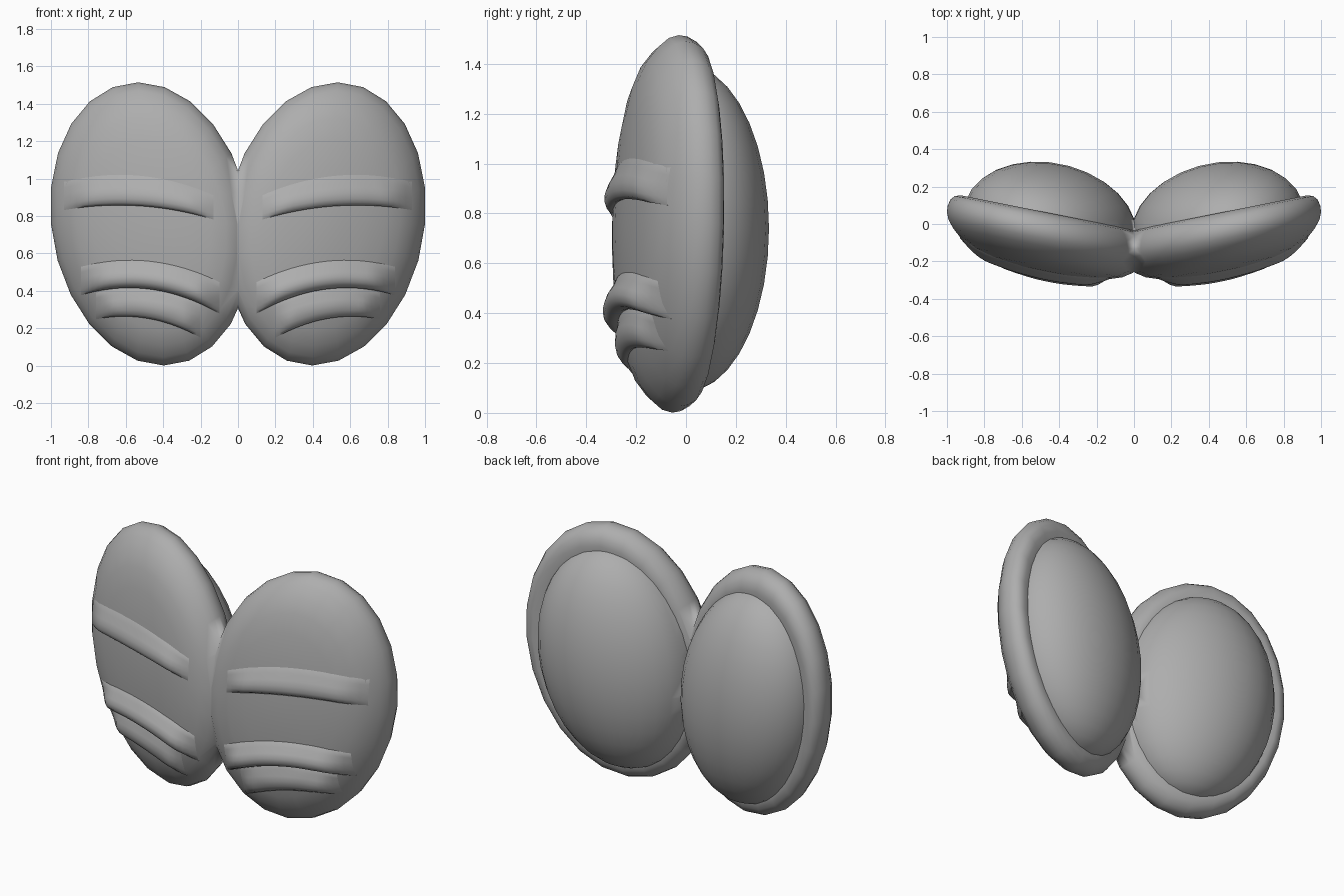
import bpy, bmesh, math

if "Cube" in bpy.data.objects:
    bpy.data.objects.remove(bpy.data.objects["Cube"])

grey = bpy.data.materials.new("neutral grey")
grey.diffuse_color = (0.42, 0.42, 0.42, 1)
grey.use_nodes = True
grey.node_tree.nodes["Principled BSDF"].inputs["Base Color"].default_value = grey.diffuse_color

CX, CZ, A, B = 0.465, 0.758, 0.535, 0.757   # oval centre and half sizes
LEAN, YAW = 0.09, 0.20                      # sideways lean, outward sweep
FRONT = [(0, -.222), (.2, -.217), (.4, -.205), (.6, -.185), (.75, -.158),
         (.86, -.122), (.94, -.075), (.985, -.035), (1, .005)]
BACK = [(.992, .04), (.965, .075), (.92, .098), (.86, .108), (.78, .10)]


def sweep(x):
    return -0.04 + YAW * (x - 0.5)


def front_y(x, z):
    """Depth of the pod's front surface."""
    v = (z - CZ) / B
    r = math.hypot((x - CX - LEAN * (z - CZ)) / A, v)
    for (r0, h0), (r1, h1) in zip(FRONT, FRONT[1:]):
        if r <= r1:
            return sweep(x) + h0 + (h1 - h0) * (r - r0) / (r1 - r0)
    return sweep(x) + 0.005


def finish(bm, name, angle=50):
    """Trim at the middle, smooth, and mirror to the other side."""
    bmesh.ops.bisect_plane(bm, geom=bm.verts[:] + bm.edges[:] + bm.faces[:],
                           plane_co=(0, 0, 0), plane_no=(-1, 0, 0), clear_outer=True)
    bmesh.ops.recalc_face_normals(bm, faces=bm.faces[:])
    me = bpy.data.meshes.new(name)
    bm.to_mesh(me)
    bm.free()
    ob = bpy.data.objects.new(name, me)
    bpy.context.collection.objects.link(ob)
    me.materials.append(grey)
    bpy.ops.object.select_all(action='DESELECT')
    ob.select_set(True)
    bpy.context.view_layer.objects.active = ob
    bpy.ops.object.shade_smooth_by_angle(angle=math.radians(angle))
    mir = ob.modifiers.new("mirror", 'MIRROR')
    mir.use_clip = True
    return ob


def bridge(bm, rows, closed):
    for a, b in zip(rows, rows[1:]):
        n = len(a)
        for i in range(n if closed else n - 1):
            j = (i + 1) % n
            bm.faces.new((a[i], a[j], b[j], b[i]))


# Pod shell: oval front face with a rounded rim, open behind the dome
bm = bmesh.new()
N = 24
rows = []
for r, h in FRONT[1:] + BACK:
    row = []
    for i in range(N):
        t = 2 * math.pi * i / N
        dz = B * r * math.sin(t)
        x = CX + A * r * math.cos(t) + LEAN * dz
        row.append(bm.verts.new((x, sweep(x) + h, CZ + dz)))
    rows.append(row)
tip = bm.verts.new((CX, sweep(CX) + FRONT[0][1], CZ))
for i in range(N):
    bm.faces.new((tip, rows[0][(i + 1) % N], rows[0][i]))
bridge(bm, rows, True)
finish(bm, "pod_shell")

# Rear dome: half ellipsoid behind the rim
bm = bmesh.new()
bmesh.ops.create_uvsphere(bm, u_segments=28, v_segments=18, radius=1)
bmesh.ops.bisect_plane(bm, geom=bm.verts[:] + bm.edges[:] + bm.faces[:],
                       plane_co=(0, 0, 0), plane_no=(0, -1, 0), clear_outer=True)
for v in bm.verts:
    x, y, z = v.co
    v.co = (0.45 + 0.46 * x + LEAN * 0.66 * z, 0.33 * y + 0.05 * x, 0.74 + 0.655 * z)
finish(bm, "rear_dome")


def curve(pts, x):
    """Smooth curve through three points."""
    (a, p), (b, q), (c, r) = pts
    return (p * (x - b) * (x - c) / ((a - b) * (a - c))
            + q * (x - a) * (x - c) / ((b - a) * (b - c))
            + r * (x - a) * (x - b) / ((c - a) * (c - b)))


# Folds across the front: soft above, with a sharp lower edge
SECTION = [(0, -.3), (.08, .03), (.25, .3), (.45, .75), (.62, 1), (.8, 1),
           (.93, .75), (1, .3), (.97, -.6)]


def fold(name, x0, x1, top, bottom, depth):
    bm = bmesh.new()
    rows = []
    n = 24
    for i in range(n + 1):
        t = i / n
        x = x0 + (x1 - x0) * t
        taper = min(1, math.sin(math.pi * t) * 2.2 + 0.05)
        zt, zb = curve(top, x), curve(bottom, x)
        row = []
        for u, d in SECTION:
            z = zt + (zb - zt) * u
            off = depth * d * taper if d > 0 else depth * d
            row.append(bm.verts.new((x, front_y(x, z) - off, z)))
        rows.append(row)
    bridge(bm, rows, False)
    finish(bm, name, 60)


fold("upper_fold", .13, .93, [(.15, .93), (.55, 1.03), (.9, 1.0)],
     [(.16, .79), (.5, .852), (.88, .84)], .036)
fold("middle_fold", .10, .84, [(.12, .47), (.55, .575), (.8, .55)],
     [(.11, .285), (.5, .412), (.83, .38)], .055)
fold("lower_fold", .20, .76, [(.2, .36), (.5, .43), (.72, .41)],
     [(.27, .185), (.5, .255), (.72, .255)], .034)
